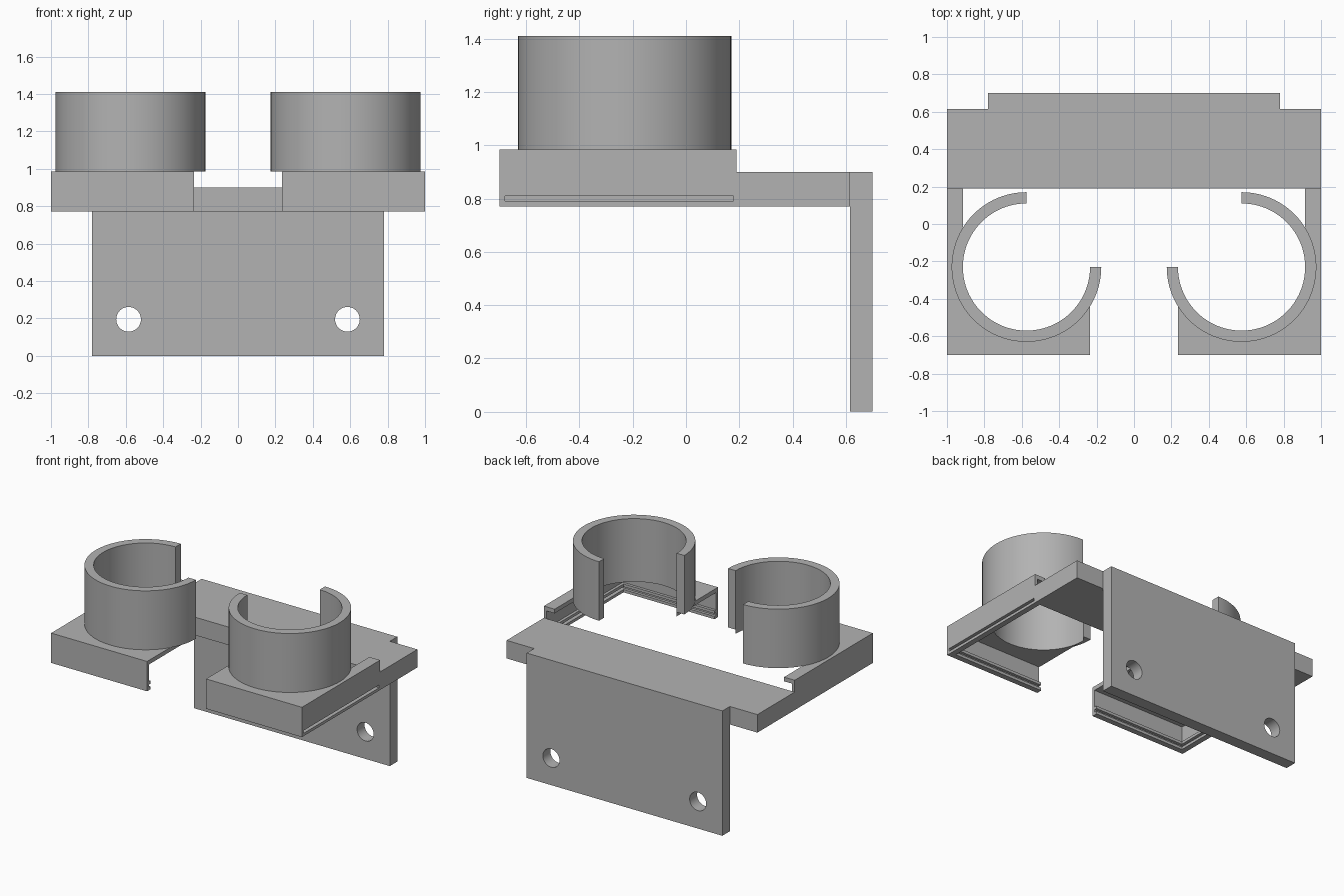
import bpy, bmesh
from math import sin, cos, radians, pi

old = bpy.data.objects.get("Cube")
if old:
    bpy.data.objects.remove(old, do_unlink=True)

grey = bpy.data.materials.new("plain grey")
grey.use_nodes = True
GREY = (0.45, 0.45, 0.45, 1)
grey.diffuse_color = GREY
grey.node_tree.nodes["Principled BSDF"].inputs["Base Color"].default_value = GREY


def prism(name, outline, z0, z1):
    """Extrude a flat outline from z0 up to z1."""
    bm = bmesh.new()
    face = bm.faces.new([bm.verts.new((x, y, z0)) for x, y in outline])
    new = bmesh.ops.extrude_face_region(bm, geom=[face])["geom"]
    verts = [v for v in new if isinstance(v, bmesh.types.BMVert)]
    bmesh.ops.translate(bm, verts=verts, vec=(0, 0, z1 - z0))
    bmesh.ops.recalc_face_normals(bm, faces=bm.faces)
    mesh = bpy.data.meshes.new(name)
    bm.to_mesh(mesh)
    bm.free()
    mesh.materials.append(grey)
    ob = bpy.data.objects.new(name, mesh)
    bpy.context.collection.objects.link(ob)
    return ob


def box(name, x0, x1, y0, y1, z0, z1):
    return prism(name, [(x0, y0), (x1, y0), (x1, y1), (x0, y1)], z0, z1)


def activate(ob):
    bpy.ops.object.select_all(action='DESELECT')
    ob.select_set(True)
    bpy.context.view_layer.objects.active = ob


def cut(ob, cutter):
    """Subtract the cutter, then remove it."""
    activate(ob)
    mod = ob.modifiers.new("cut", 'BOOLEAN')
    mod.operation, mod.solver, mod.object = 'DIFFERENCE', 'EXACT', cutter
    bpy.ops.object.modifier_apply(modifier=mod.name)
    bpy.data.objects.remove(cutter, do_unlink=True)


def smooth(ob):
    activate(ob)
    bpy.ops.object.shade_smooth_by_angle(angle=radians(30))


def arc(cx, cy, r, a0, a1, n):
    angles = [radians(a0 + (a1 - a0) * i / n) for i in range(n + 1)]
    return [(cx + r * cos(a), cy + r * sin(a)) for a in angles]


FRONT, BACK, JOINT, STEP = -0.7, 0.7, 0.19, 0.615
BOTTOM, SHELF_TOP, ARM_TOP, RING_TOP = 0.77, 0.9, 0.985, 1.41
CX, CY, R_IN, R_OUT = 0.575, -0.23, 0.34, 0.4
WALL, RAIL = 0.02, 0.04

# Shelf and hanging back plate in one piece, with two screw holes
half = [(1, JOINT), (1, STEP), (0.78, STEP), (0.78, BACK)]
bracket = prism("shelf_and_back_plate",
                half + [(-x, y) for x, y in reversed(half)], 0, SHELF_TOP)
cut(bracket, box("space_under_shelf", -1.2, 1.2, 0, STEP, -0.2, BOTTOM))
for sx in (-1, 1):
    bpy.ops.mesh.primitive_cylinder_add(vertices=48, radius=0.066, depth=0.4,
                                        location=(sx * 0.585, 0.65, 0.195),
                                        rotation=(pi / 2, 0, 0))
    cut(bracket, bpy.context.object)
smooth(bracket)

for side, sx in (("right", -1), ("left", 1)):
    def flip(points):
        return [(sx * x, y) for x, y in points]

    # Arm: thin outer walls under a top skin that follows the ring bore
    tip = CX - R_IN
    outline = [(tip, FRONT), (1, FRONT), (1, JOINT), (CX + R_IN, JOINT)]
    outline += arc(CX, CY, R_IN, 0, -180, 48)
    arm = prism(side + "_arm", flip(outline), BOTTOM, ARM_TOP)
    inner = 1 - WALL
    hollow = [(0, FRONT + WALL), (inner, FRONT + WALL), (inner, 0.5), (0, 0.5)]
    cut(arm, prism("arm_hollow", flip(hollow), 0.5, ARM_TOP - 0.03))

    # Panel slot opens through the left wall only
    if sx > 0:
        cut(arm, box("slot_cutter", 0.9, 1.1, FRONT + WALL, 0.178, 0.79, 0.81))
    smooth(arm)

    # Pair of rails that form the panel groove inside the walls
    rail = [(tip, FRONT + WALL), (inner, FRONT + WALL), (inner, JOINT),
            (1 - RAIL, JOINT), (1 - RAIL, FRONT + RAIL), (tip, FRONT + RAIL)]
    for level, z in (("lower", BOTTOM), ("upper", 0.81)):
        prism(f"{side}_{level}_rail", flip(rail), z, z + 0.02)

    # Three-quarter ring, open toward the back and middle
    ring = arc(CX, CY, R_OUT, 90, -180, 72) + arc(CX, CY, R_IN, -180, 90, 72)
    smooth(prism(side + "_ring", flip(ring), ARM_TOP, RING_TOP))
